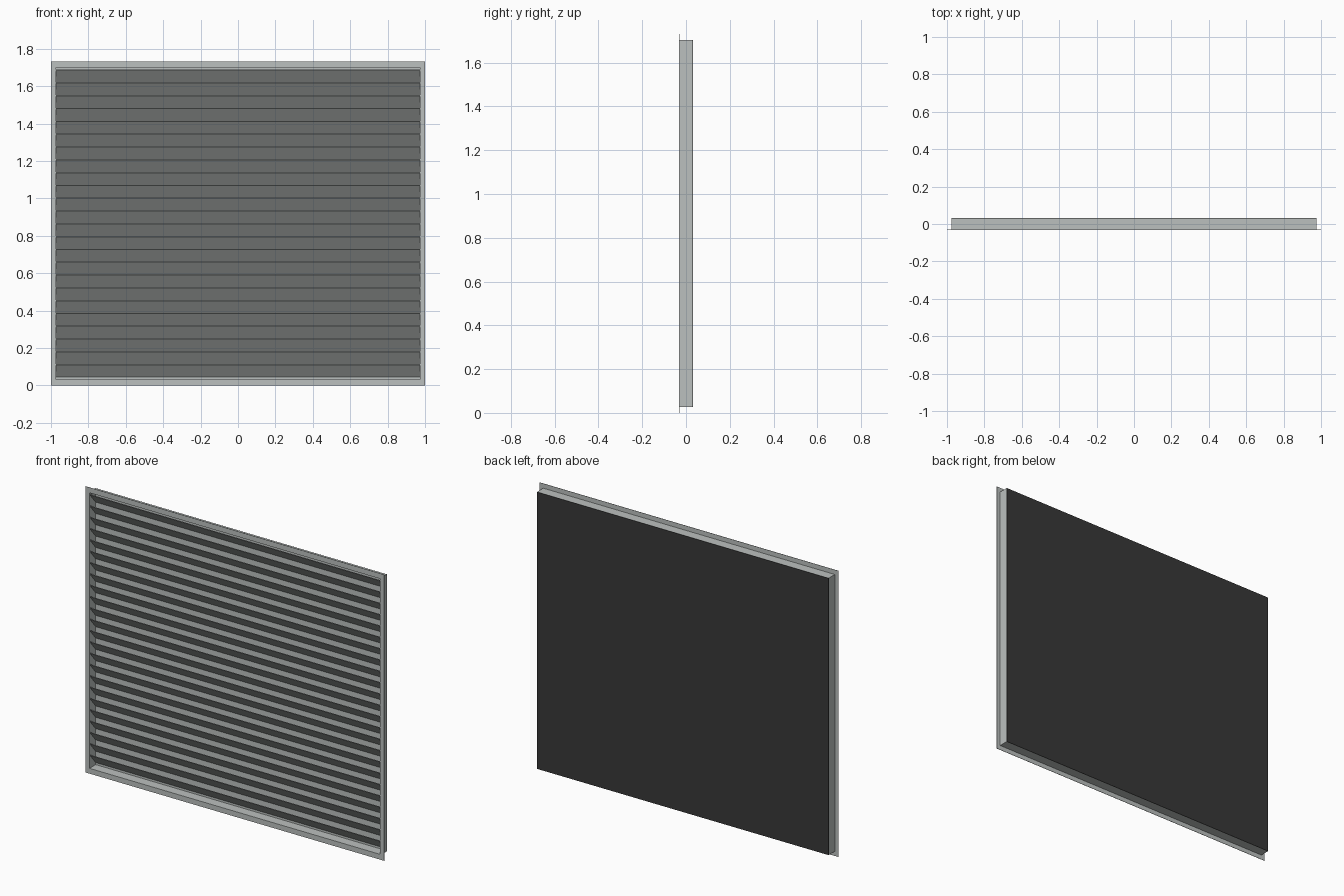
import bpy
import bmesh

if "Cube" in bpy.data.objects:
    bpy.data.objects.remove(bpy.data.objects["Cube"], do_unlink=True)


def make_material(name, color):
    mat = bpy.data.materials.new(name)
    mat.use_nodes = True
    mat.diffuse_color = color
    mat.node_tree.nodes["Principled BSDF"].inputs["Base Color"].default_value = color
    return mat


metal = make_material("light grey metal", (0.5, 0.53, 0.52, 1))
dark = make_material("dark grey backing", (0.04, 0.04, 0.04, 1))


def finish(name, bm, mat):
    bmesh.ops.recalc_face_normals(bm, faces=bm.faces)
    mesh = bpy.data.meshes.new(name)
    bm.to_mesh(mesh)
    bm.free()
    mesh.materials.append(mat)
    obj = bpy.data.objects.new(name, mesh)
    bpy.context.collection.objects.link(obj)
    return obj


def extrude_profile(name, profile, half_width, mat):
    """Sweep a (y, z) outline along x."""
    bm = bmesh.new()
    face = bm.faces.new([bm.verts.new((-half_width, y, z)) for y, z in profile])
    moved = bmesh.ops.extrude_face_region(bm, geom=[face])["geom"]
    verts = [v for v in moved if isinstance(v, bmesh.types.BMVert)]
    bmesh.ops.translate(bm, verts=verts, vec=(2 * half_width, 0, 0))
    return finish(name, bm, mat)


def ring(name, outer, inner, y0, y1, mat):
    """Rectangular ring; outer and inner are (half width, bottom, top)."""
    bm = bmesh.new()
    loops = []
    for (w, low, high), y in ((outer, y0), (inner, y0), (inner, y1), (outer, y1)):
        corners = ((-w, low), (w, low), (w, high), (-w, high))
        loops.append([bm.verts.new((x, y, z)) for x, z in corners])
    for k in range(4):
        a, b = loops[k], loops[(k + 1) % 4]
        for i in range(4):
            j = (i + 1) % 4
            bm.faces.new((a[i], a[j], b[j], b[i]))
    return finish(name, bm, mat)


def slab(name, half_width, low, high, y0, y1, mat):
    return extrude_profile(name, [(y0, low), (y1, low), (y1, high), (y0, high)],
                           half_width, mat)


FRONT, BACK = -0.03, 0.03
WALL = 0.004
BOTTOM, TOP = 0.028, 1.703
HALF = 0.976
inside = (HALF - WALL, BOTTOM + WALL, TOP - WALL)

# Thin front flange and the shallow casing behind it
ring("front_flange", (1.0, 0.0, 1.731), inside, FRONT - 0.001, FRONT + 0.001, metal)
ring("casing_walls", (HALF, BOTTOM, TOP), inside, FRONT + 0.001, BACK - 0.002, metal)

# Closed back: metal sheet inside, dark backing outside
slab("back_sheet", HALF, BOTTOM, TOP, BACK - 0.002, BACK - 0.001, metal)
slab("back_cover", HALF, BOTTOM, TOP, BACK - 0.001, BACK + 0.001, dark)

# Louvre slats, sloping down towards the back
COUNT, START, PITCH, EDGE = 24, 0.045, 0.0685, 0.004
for i in range(COUNT):
    low = START + i * PITCH
    high = low + PITCH
    y0, y1 = FRONT + 0.002, BACK - 0.003
    extrude_profile(f"slat_{i + 1}",
                    [(y0, high - EDGE), (y1, low), (y1, low + EDGE), (y0, high)],
                    HALF - WALL, metal)
